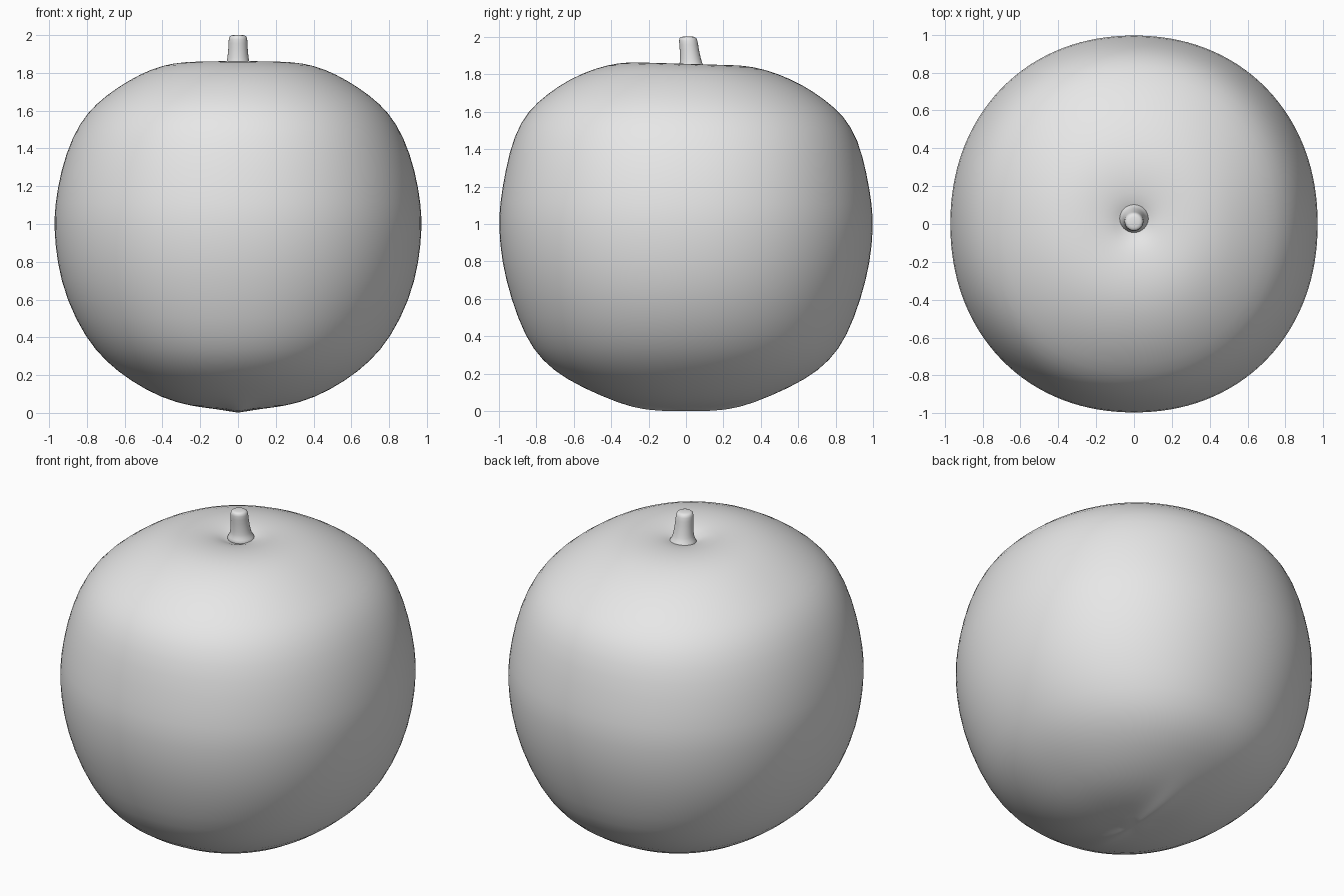
import bpy
import bmesh
import math

default_cube = bpy.data.objects.get("Cube")
if default_cube:
    bpy.data.objects.remove(default_cube, do_unlink=True)

# One plain clay colour for the whole fruit
clay = bpy.data.materials.new("plain grey")
clay.use_nodes = True
grey = (0.8, 0.8, 0.8, 1)
clay.diffuse_color = grey
clay.node_tree.nodes["Principled BSDF"].inputs["Base Color"].default_value = grey


def squarish(angle, power):
    """Point on a slightly squared unit circle."""
    c, s = math.cos(angle), math.sin(angle)
    scale = (abs(c) ** power + abs(s) ** power) ** (-1 / power)
    return c * scale, s * scale


def loft(name, rings, segments, power, shape):
    """Skin rings of (x radius, y radius, height), closing both ends on a pole."""
    bm = bmesh.new()
    directions = [squarish(math.tau * i / segments, power(i)) if callable(power)
                  else squarish(math.tau * i / segments, power)
                  for i in range(segments)]
    loops = []
    for rx, ry, z in rings:
        points = directions if rx else [(0, 0)]
        loops.append([bm.verts.new(shape(rx * c, ry * s, z)) for c, s in points])
    for lower, upper in zip(loops, loops[1:]):
        for i in range(segments):
            j = (i + 1) % segments
            corners = [lower[i % len(lower)], lower[j % len(lower)],
                       upper[j % len(upper)], upper[i % len(upper)]]
            bm.faces.new(list(dict.fromkeys(corners)))
    bmesh.ops.recalc_face_normals(bm, faces=bm.faces)
    for face in bm.faces:
        face.smooth = True
    mesh = bpy.data.meshes.new(name)
    bm.to_mesh(mesh)
    bm.free()
    mesh.materials.append(clay)
    obj = bpy.data.objects.new(name, mesh)
    bpy.context.collection.objects.link(obj)
    smooth = obj.modifiers.new("smooth", "SUBSURF")
    smooth.levels = smooth.render_levels = 1
    return obj


def body_shape(x, y, z):
    """Tilt the crown towards the front and raise a thin seam underneath."""
    tilt = -0.03 * y * (z / 1.86) ** 4
    seam = 0.02 * math.exp(-(x / 0.06) ** 2) if z < 0.06 else 0
    return x, y, z + tilt - seam


def stem_shape(x, y, z):
    """Lean the stem slightly towards the front."""
    return x, y + 0.03 - 0.12 * (z - 1.83), z


# Fruit body, from the underside up to the stem hollow
body_rings = [
    (0, 0, 0.02), (0.12, 0.14, 0.022), (0.25, 0.28, 0.035), (0.41, 0.45, 0.08),
    (0.57, 0.64, 0.17), (0.7, 0.77, 0.27), (0.81, 0.86, 0.4), (0.91, 0.935, 0.6),
    (0.96, 0.985, 0.8), (0.975, 1, 0.98), (0.97, 0.995, 1.1), (0.94, 0.965, 1.28),
    (0.88, 0.92, 1.46), (0.8, 0.845, 1.59), (0.7, 0.74, 1.68), (0.58, 0.62, 1.76),
    (0.46, 0.48, 1.82), (0.35, 0.36, 1.85), (0.25, 0.25, 1.857), (0.16, 0.16, 1.85),
    (0.1, 0.1, 1.835), (0.06, 0.06, 1.815), (0, 0, 1.81),
]
loft("fruit_body", body_rings, 64, 2.12, body_shape)

# Stem with a flared foot and a rounded tip
stem_rings = [(r, r, z) for r, z in [
    (0, 1.79), (0.08, 1.8), (0.08, 1.825), (0.063, 1.845), (0.057, 1.88),
    (0.051, 1.93), (0.051, 1.985), (0.042, 1.999), (0, 2.002)]]
loft("stem", stem_rings, 20, 2, stem_shape)
